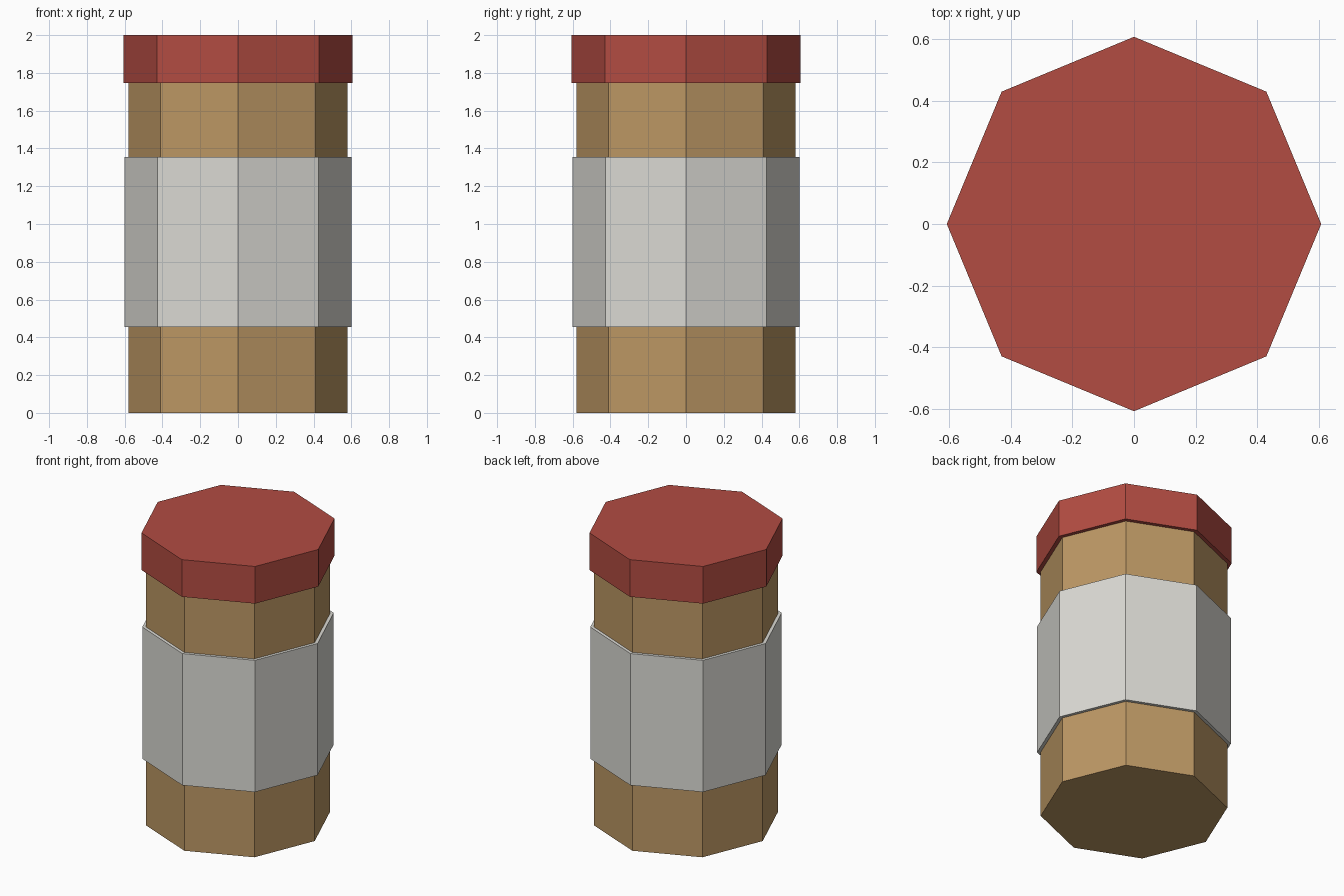
import bpy
import math

if "Cube" in bpy.data.objects:
    bpy.data.objects.remove(bpy.data.objects["Cube"])


def srgb(r, g, b):
    """Convert 0-255 sRGB to a linear colour."""
    def lin(c):
        c /= 255
        return c / 12.92 if c <= 0.04045 else ((c + 0.055) / 1.055) ** 2.4
    return (lin(r), lin(g), lin(b), 1.0)


def material(name, rgb):
    mat = bpy.data.materials.new(name)
    mat.diffuse_color = srgb(*rgb)
    mat.use_nodes = True
    mat.node_tree.nodes["Principled BSDF"].inputs["Base Color"].default_value = mat.diffuse_color
    return mat


def octagon_prism(name, radius, z0, z1, mat):
    """Flat-shaded eight-sided prism with corners on the x and y axes."""
    bpy.ops.mesh.primitive_cylinder_add(
        vertices=8, radius=radius, depth=z1 - z0, location=(0, 0, (z0 + z1) / 2))
    obj = bpy.context.object
    obj.name = name
    obj.data.materials.append(mat)
    return obj


tan = material("tan body", (188, 151, 100))
off_white = material("off white label", (219, 218, 212))
red = material("red lid", (178, 76, 66))

# Jar body
octagon_prism("body", 0.58, 0.0, 1.76, tan)
# Wrapped label band
octagon_prism("label", 0.602, 0.456, 1.356, off_white)
# Lid
octagon_prism("lid", 0.607, 1.746, 2.0, red)
